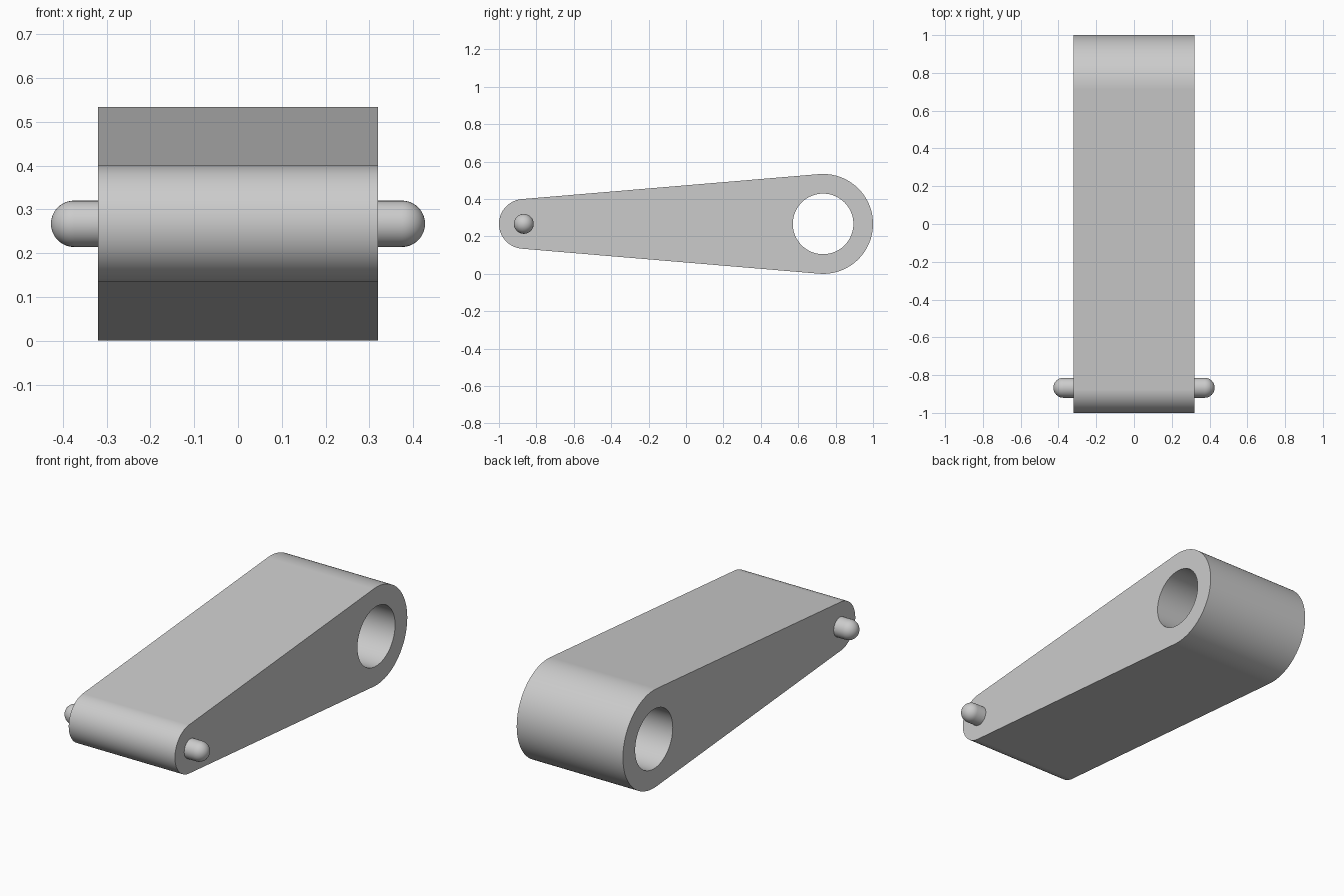
import bpy
import bmesh
from math import sin, cos, pi, asin, radians
from mathutils import Matrix, Vector

default = bpy.data.objects.get("Cube")
if default:
    bpy.data.objects.remove(default, do_unlink=True)

AXIS_Z = 0.267          # common height of both pivots
HALF_WIDTH = 0.32
BIG_Y, BIG_R, HOLE_R = 0.733, 0.267, 0.162
SMALL_Y, SMALL_R = -0.867, 0.133
PIN_R, PIN_HALF = 0.053, 0.427

grey = bpy.data.materials.new("plain grey")
grey.use_nodes = True
grey.diffuse_color = (0.6, 0.6, 0.6, 1)
grey.node_tree.nodes["Principled BSDF"].inputs["Base Color"].default_value = (0.6, 0.6, 0.6, 1)


def finish(bm, name):
    """Turn a bmesh into a smooth object with sharp rims."""
    bmesh.ops.recalc_face_normals(bm, faces=bm.faces[:])
    for f in bm.faces:
        f.smooth = True
    mesh = bpy.data.meshes.new(name)
    bm.to_mesh(mesh)
    bm.free()
    mesh.set_sharp_from_angle(angle=radians(35))
    mesh.materials.append(grey)
    obj = bpy.data.objects.new(name, mesh)
    bpy.context.collection.objects.link(obj)
    return obj


def arc(y, r, start, end, steps):
    """Points on an arc in the side plane."""
    angles = [start + (end - start) * i / steps for i in range(steps + 1)]
    return [Vector((-HALF_WIDTH, y + r * cos(a), AXIS_Z + r * sin(a))) for a in angles]


def loop(bm, points):
    verts = [bm.verts.new(p) for p in points]
    return [bm.edges.new((v, verts[i - 1])) for i, v in enumerate(verts)]


# Tapered arm: two round ends joined by tangent lines, with a bore in the large end
tilt = asin((BIG_R - SMALL_R) / (BIG_Y - SMALL_Y))
top = pi / 2 + tilt
outline = arc(BIG_Y, BIG_R, -top, top, 48) + arc(SMALL_Y, SMALL_R, top, 2 * pi - top, 40)
bore = arc(BIG_Y, HOLE_R, 0, 2 * pi, 64)[:-1]

bm = bmesh.new()
edges = loop(bm, outline) + loop(bm, bore)
bmesh.ops.triangle_fill(bm, use_beauty=True, edges=edges, normal=(-1, 0, 0))
extruded = bmesh.ops.extrude_face_region(bm, geom=bm.faces[:], use_keep_orig=True)
moved = [g for g in extruded["geom"] if isinstance(g, bmesh.types.BMVert)]
bmesh.ops.translate(bm, verts=moved, vec=(2 * HALF_WIDTH, 0, 0))
arm = finish(bm, "tapered_arm")
weighted = arm.modifiers.new("clean shading", "WEIGHTED_NORMAL")
weighted.keep_sharp = True

# Round-ended pin through the small end, turned about the x axis
bm = bmesh.new()
straight = PIN_HALF - PIN_R
steps = 10
right_cap = [(straight + PIN_R * cos(a), PIN_R * sin(a))
             for a in (pi / 2 * i / steps for i in range(steps + 1))]
profile = right_cap + [(-x, r) for x, r in reversed(right_cap)]
verts = [bm.verts.new((x, 0, r)) for x, r in profile]
edges = [bm.edges.new(pair) for pair in zip(verts, verts[1:])]
bmesh.ops.spin(bm, geom=verts + edges, cent=(0, 0, 0), axis=(1, 0, 0),
               angle=2 * pi, steps=32, use_merge=False)
bmesh.ops.remove_doubles(bm, verts=bm.verts[:], dist=0.0001)
bmesh.ops.transform(bm, verts=bm.verts[:], matrix=Matrix.Translation((0, SMALL_Y, AXIS_Z)))
finish(bm, "cross_pin")
